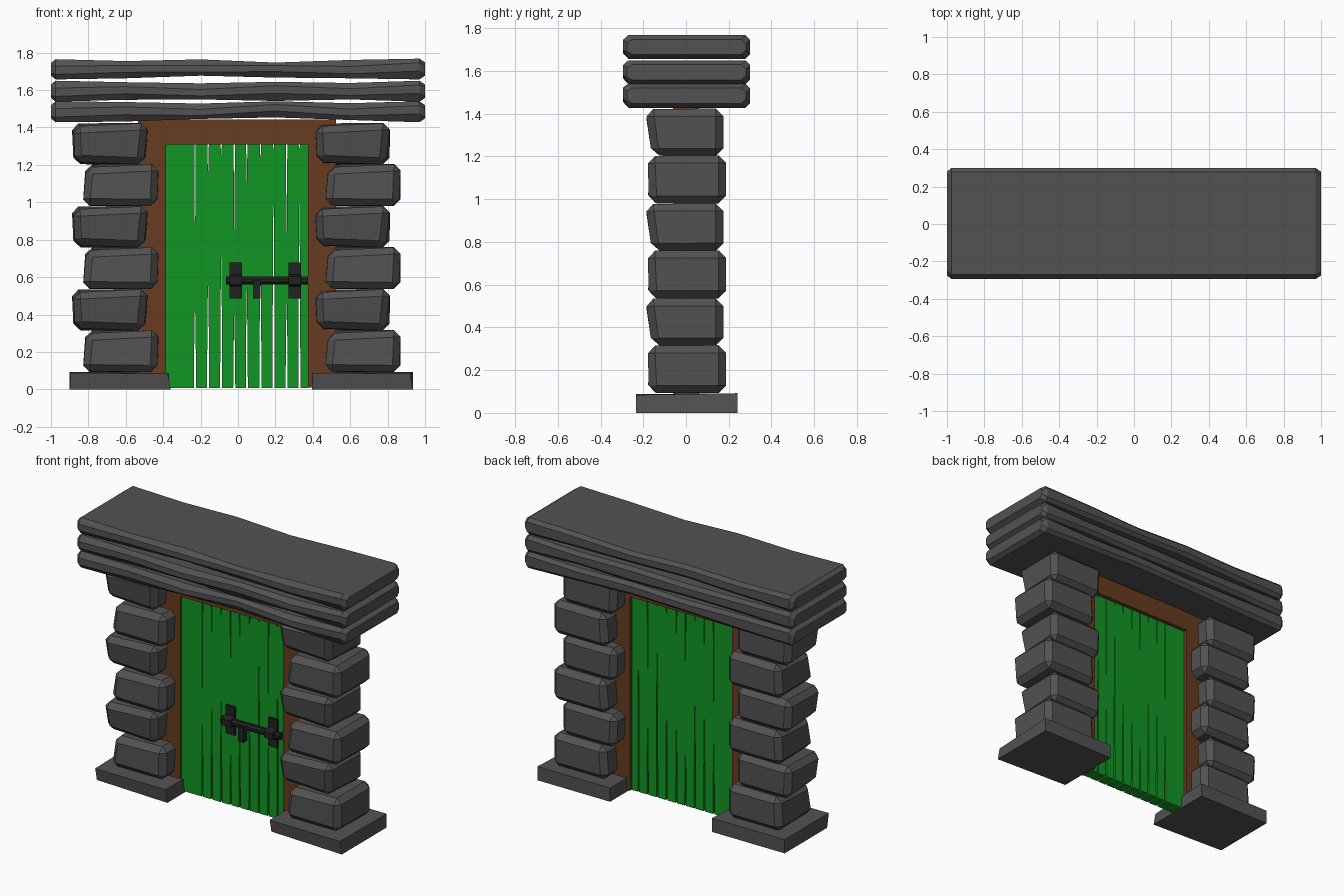
import bpy, bmesh, math
from mathutils import Vector

if "Cube" in bpy.data.objects:
    bpy.data.objects.remove(bpy.data.objects["Cube"])


def material(name, rgb):
    m = bpy.data.materials.new(name)
    m.diffuse_color = (*rgb, 1)
    m.use_nodes = True
    m.node_tree.nodes["Principled BSDF"].inputs["Base Color"].default_value = m.diffuse_color
    return m


STONE = material("grey stone", (0.085, 0.085, 0.085))
GREEN = material("green paint", (0.006, 0.30, 0.018))
WOOD = material("brown wood", (0.135, 0.045, 0.014))
IRON = material("black iron", (0.016, 0.016, 0.016))


def finish(bm, name, mat):
    bmesh.ops.recalc_face_normals(bm, faces=bm.faces)
    me = bpy.data.meshes.new(name)
    bm.to_mesh(me)
    bm.free()
    me.materials.append(mat)
    ob = bpy.data.objects.new(name, me)
    bpy.context.collection.objects.link(ob)
    return ob


def block(name, lo, hi, mat, bevel=0, tweak=None):
    """Box between two corners; tweak moves corners keyed by (right, back, top) bits."""
    bm = bmesh.new()
    bmesh.ops.create_cube(bm, size=1)
    for v in bm.verts:
        key = tuple(int(c > 0) for c in v.co)
        v.co = Vector([(lo, hi)[k][i] for i, k in enumerate(key)])
        if tweak and key in tweak:
            v.co += Vector(tweak[key])
    if bevel:
        bmesh.ops.bevel(bm, geom=bm.edges[:], offset=bevel, segments=1,
                        profile=0.5, affect='EDGES')
    return finish(bm, name, mat)


def extrude_outline(bm, pts, y0, y1):
    """Solid from an x-z outline between two depths."""
    a = [bm.verts.new((x, y0, z)) for x, z in pts]
    b = [bm.verts.new((x, y1, z)) for x, z in pts]
    bm.faces.new(a)
    bm.faces.new(b[::-1])
    n = len(pts)
    for i in range(n):
        bm.faces.new((a[i], b[i], b[(i + 1) % n], a[(i + 1) % n]))


# Stone pillars: the right one repeats the left one
TWEAK_A = {(0, 0, 1): (0.02, 0.02, -0.02), (0, 1, 1): (0.015, 0, 0),
           (1, 0, 0): (-0.01, 0.01, 0), (0, 0, 0): (0, 0, 0.005)}
TWEAK_B = {(0, 0, 0): (0.02, 0.03, 0.015), (1, 0, 0): (-0.025, 0.03, 0),
           (0, 0, 1): (0.01, 0, -0.02), (0, 1, 0): (0.01, 0, 0)}
for side, dx in (("left", 0), ("right", 1.295)):
    block(f"{side}_pillar_base", (-0.90 + dx, -0.235, 0), (-0.36 + dx, 0.24, 0.092), STONE,
          tweak={(0, 0, 0): (0, 0.025, 0), (0, 0, 1): (0.005, 0, -0.004),
                 (1, 0, 1): (-0.015, 0, -0.008)})
    for i in range(6):
        z = 0.092 + i * 0.222
        if i % 2 == 0:
            lo, hi, tw = (-0.83, -0.182, z), (-0.425, 0.188, z + 0.225), TWEAK_A
        else:
            lo, hi, tw = (-0.89, -0.19, z), (-0.482, 0.175, z + 0.222), TWEAK_B
        lo, hi = (lo[0] + dx, *lo[1:]), (hi[0] + dx, *hi[1:])
        block(f"{side}_pillar_stone_{i + 1}", lo, hi, STONE, 0.036, tw)


# Lintel: three wavy slabs with chamfered edges
def slab(name, rows):
    """rows: x, bottom z, top z, height of front ridge (0..1), end inset."""
    bm = bmesh.new()
    rings = []
    for x, zb, zt, ridge, inset in rows:
        h, c = zt - zb, 0.022
        prof = [(-0.27 + inset, zb + inset), (-0.295 + inset, zb + h * (ridge - 0.2)),
                (-0.295 + inset, zb + h * (ridge + 0.2)), (-0.27 + inset, zt - inset),
                (0.30 - c - inset, zt - inset), (0.30 - inset, zt - c - inset),
                (0.30 - inset, zb + c + inset), (0.30 - c - inset, zb + inset)]
        rings.append([bm.verts.new((x, y, z)) for y, z in prof])
    for a, b in zip(rings, rings[1:]):
        for i in range(8):
            j = (i + 1) % 8
            bm.faces.new((a[i], a[j], b[j], b[i]))
    bm.faces.new(rings[0])
    bm.faces.new(rings[-1][::-1])
    finish(bm, name, STONE)


XS = (-1, -0.975, -0.6, -0.2, 0.2, 0.6, 0.97, 1)
INSET = (0.02, 0, 0, 0, 0, 0, 0, 0.02)
WAVES = {  # bottom offsets, top offsets along the slab
    "lower": (1.428, (0, 0, 0.004, 0.018, 0.026, 0.012, 0, 0),
              (0.112, 0.112, 0.108, 0.100, 0.112, 0.102, 0.112, 0.112)),
    "middle": (1.538, (0, 0, 0.010, 0.012, 0.004, 0.012, 0, 0),
               (0.112, 0.112, 0.104, 0.098, 0.106, 0.100, 0.112, 0.112)),
    "upper": (1.657, (0, 0, 0.006, 0.020, 0.010, 0.006, 0, 0),
              (0.108, 0.108, 0.098, 0.107, 0.090, 0.104, 0.111, 0.111)),
}
RIDGE = (0.5, 0.45, 0.55, 0.42, 0.6, 0.45, 0.6, 0.5)
for level, (z, low, high) in WAVES.items():
    slab(f"{level}_lintel_slab",
         [(x, z + a, z + b, r, s) for x, a, b, r, s in zip(XS, low, high, RIDGE, INSET)])

# Wooden door frame
bm = bmesh.new()
extrude_outline(bm, [(-0.535, 0.01), (-0.385, 0.01), (-0.385, 1.31), (0.375, 1.31),
                     (0.375, 0.01), (0.525, 0.01), (0.525, 1.442), (-0.535, 1.442)],
                -0.06, 0.06)
finish(bm, "door_frame", WOOD)

# Door planks: seams split open from the bottom and from the top
BOT, TOP = 0.006, 1.31
SEAMS = [(-0.23, 0.50, 0.70), (-0.16, 0.63, 1.12), (-0.09, 0.75, 1.25),
         (-0.02, 0.40, 0.85), (0.047, 0.55, 1.10), (0.12, 0.70, 1.22),
         (0.19, 1.15, 1.28), (0.26, 0.50, 0.75), (0.328, 1.06, 1.28)]


def seam_edge(seam, side):
    x, split_low, split_high = seam
    w = 0.0055 * side
    return [(x + w, BOT), (x + w * 0.7, split_low * 0.5), (x, split_low),
            (x, split_high), (x + w * 0.7, TOP)]


bm = bmesh.new()
edges_r = [seam_edge(s, -1) for s in SEAMS] + [[(0.376, BOT), (0.376, TOP)]]
edges_l = [[(-0.386, BOT), (-0.386, TOP)]] + [seam_edge(s, 1) for s in SEAMS]
for left, right in zip(edges_l, edges_r):
    extrude_outline(bm, right + left[::-1], -0.05, 0.035)
finish(bm, "door_planks", GREEN)

# Iron latch: sliding bar, two brackets and a handle
bm = bmesh.new()
r = 0.023
ring = [(r * math.cos(math.pi * (k + 0.5) / 4), r * math.sin(math.pi * (k + 0.5) / 4))
        for k in range(8)]
ends = [[bm.verts.new((x, -0.078 + a, 0.582 + b)) for a, b in ring] for x in (-0.065, 0.375)]
bm.faces.new(ends[0])
bm.faces.new(ends[1][::-1])
for k in range(8):
    j = (k + 1) % 8
    bm.faces.new((ends[0][k], ends[0][j], ends[1][j], ends[1][k]))
finish(bm, "latch_bar", IRON)
for side, x in (("left", -0.045), ("right", 0.27)):
    block(f"{side}_latch_plate", (x, -0.066, 0.487), (x + 0.067, -0.045, 0.677), IRON)
    block(f"{side}_latch_loop", (x, -0.112, 0.548), (x + 0.067, -0.06, 0.616), IRON,
          tweak={(0, 0, 0): (0, 0, 0.012), (1, 0, 0): (0, 0, 0.012),
                 (0, 0, 1): (0, 0, -0.012), (1, 0, 1): (0, 0, -0.012)})
block("latch_handle", (0.08, -0.115, 0.485), (0.12, -0.075, 0.585), IRON)
